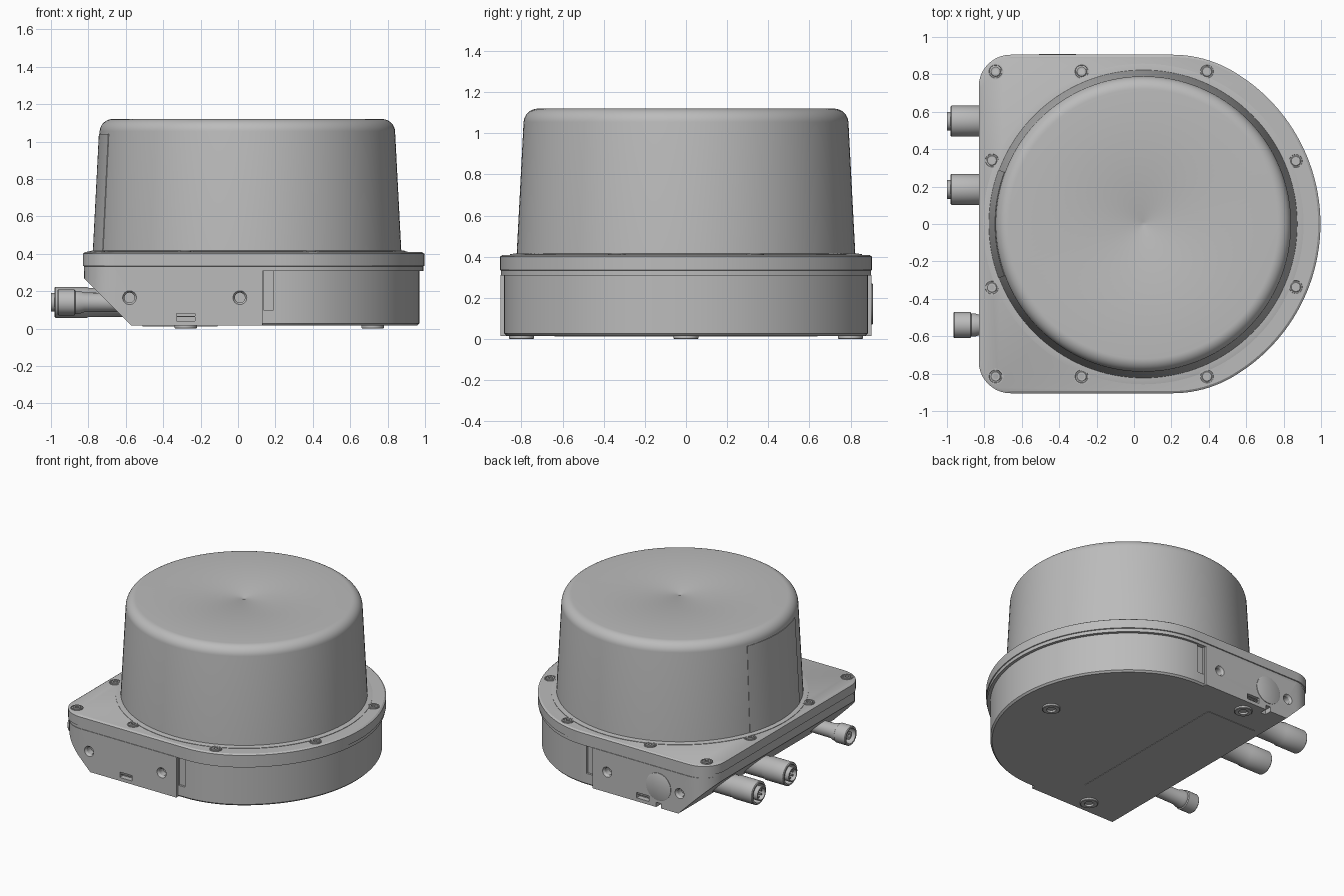
import bpy, bmesh, math
from mathutils import Matrix, Vector

cube = bpy.data.objects.get("Cube")
if cube:
    bpy.data.objects.remove(cube, do_unlink=True)

grey = bpy.data.materials.new("Light grey")
grey.use_nodes = True
grey.diffuse_color = (0.5, 0.5, 0.5, 1)
grey.node_tree.nodes["Principled BSDF"].inputs["Base Color"].default_value = grey.diffuse_color

CX = 0.05                                   # axis of the dome
TURN = {"up": Matrix(), "right": Matrix.Rotation(-math.pi / 2, 4, 'Y'),
        "front": Matrix.Rotation(math.pi / 2, 4, 'X'),
        "back": Matrix.Rotation(-math.pi / 2, 4, 'X'),
        "down": Matrix.Rotation(math.pi, 4, 'X')}


def finish(name, bm, smooth=True):
    bmesh.ops.remove_doubles(bm, verts=bm.verts, dist=1e-5)
    bmesh.ops.recalc_face_normals(bm, faces=bm.faces)
    mesh = bpy.data.meshes.new(name)
    bm.to_mesh(mesh)
    bm.free()
    obj = bpy.data.objects.new(name, mesh)
    bpy.context.collection.objects.link(obj)
    mesh.materials.append(grey)
    if smooth:
        shade(obj)
    return obj


def shade(obj):
    bpy.ops.object.select_all(action='DESELECT')
    obj.select_set(True)
    bpy.context.view_layer.objects.active = obj
    bpy.ops.object.shade_smooth_by_angle(angle=math.radians(30))


def skin(bm, rings, caps=True):
    """Bridge a list of closed point loops and cap both ends."""
    loops = [[bm.verts.new(p) for p in ring] for ring in rings]
    n = len(loops[0])
    for a, b in zip(loops, loops[1:]):
        for i in range(n):
            bm.faces.new((a[i], a[(i + 1) % n], b[(i + 1) % n], b[i]))
    if caps:
        bm.faces.new(loops[0])
        bm.faces.new(loops[-1])


def lathe(name, profile, loc, axis="up", n=32):
    """Revolve (radius, height) points about an axis."""
    bm = bmesh.new()
    rings = [[(r * math.cos(2 * math.pi * i / n), r * math.sin(2 * math.pi * i / n), z)
              for i in range(n)] for r, z in profile]
    skin(bm, rings)
    bm.transform(Matrix.Translation(loc) @ TURN[axis])
    return finish(name, bm)


def box(name, lo, hi):
    bm = bmesh.new()
    bmesh.ops.create_cube(bm, size=1)
    lo, hi = Vector(lo), Vector(hi)
    for v in bm.verts:
        v.co = (lo + hi) / 2 + v.co * (hi - lo)
    return finish(name, bm, False)


def arc(cx, cy, r, a, b, n):
    return [(cx + r * math.cos(math.radians(a + (b - a) * i / n)),
             cy + r * math.sin(math.radians(a + (b - a) * i / n))) for i in range(n + 1)]


def d_outline(r, half, left, corner):
    """Rounded D shape: big arc on one end, small corners on the other."""
    s, c = math.sin(math.radians(60)), 0.5
    blend = (half - r * s) / (1 - s)
    up = arc(CX, 0, r, 0, 60, 24) + arc(CX + (r - blend) * c, half - blend, blend, 60, 90, 10)[1:]
    up += arc(left + corner, half - corner, corner, 90, 180, 10)
    return up + [(x, -y) for x, y in reversed(up[1:])]


def pad_outline(half, left, right, corner):
    up = [(right, half)] + arc(left + corner, half - corner, corner, 90, 180, 10)
    return up + [(x, -y) for x, y in reversed(up)]


def prism(name, layers, outline):
    bm = bmesh.new()
    skin(bm, [[(x, y, z) for x, y in outline(inset)] for z, inset in layers])
    return finish(name, bm)


def boolean(obj, cutters, operation):
    bpy.context.view_layer.objects.active = obj
    for c in cutters:
        m = obj.modifiers.new("cut", 'BOOLEAN')
        m.operation, m.solver, m.object = operation, 'EXACT', c
        bpy.ops.object.modifier_apply(modifier=m.name)
        bpy.data.objects.remove(c, do_unlink=True)


# Base housing with flush side pads
base = prism("base_housing", [(0.015, 0.012), (0.027, 0), (0.31, 0)],
             lambda d: d_outline(0.92 - d, 0.885 - d, -0.82 + d, 0.16))
pads = prism("side_pads", [(0.015, 0), (0.312, 0)],
             lambda d: pad_outline(0.903, -0.823, 0.13, 0.17))
boolean(base, [pads], 'UNION')

# Sloped connector face, mounting holes, slots and grooves
bm = bmesh.new()
skin(bm, [[(-0.455, y, -0.1), (-0.9, y, 0.345), (-0.9, y, -0.1)] for y in (-1, 1)])
cuts = [finish("slope_cutter", bm, False)]
for side, axis in ((-1, "front"), (1, "back")):
    for x in (-0.58, 0.01):
        cuts.append(lathe("hole_cutter", [(0.027, -0.06), (0.027, -0.015), (0.037, 0), (0.037, 0.02)],
                          (x, side * 0.903, 0.165), axis))
    cuts.append(box("slot_cutter", (-0.33, side * 0.9 - 0.035, 0.04), (-0.23, side * 0.9 + 0.035, 0.08)))
    cuts.append(box("groove_cutter", (0.135, side * 0.9 - 0.03, 0.1), (0.19, side * 0.9 + 0.03, 0.32)))
cuts.append(box("notch_cutter", (-0.43, 0.85, 0), (-0.39, 0.95, 0.05)))
boolean(base, cuts, 'DIFFERENCE')
shade(base)
for side in (-1, 1):
    box("slot_bar", (-0.33, side * 0.885 - 0.01, 0.062), (-0.23, side * 0.885 + 0.01, 0.068))

# Round vent cover on the back pad
lathe("vent_cover", [(0.1, -0.01), (0.1, 0.004), (0.096, 0.006)], (-0.41, 0.903, 0.17), "back", 48)

# Lid flange with a shadow step along its lower edge
prism("lid_flange", [(0.309, 0.006), (0.333, 0.006), (0.335, 0), (0.4, 0), (0.408, 0.012)],
      lambda d: d_outline(0.947 - d, 0.905 - d, -0.83 + d, 0.17))
lathe("dome_collar", [(0.857, 0.4), (0.857, 0.411), (0.83, 0.416)], (CX, 0, 0), n=128)

# Tapered dome with a rounded shoulder and central dimple
shoulder = arc(0.72, 1.05, 0.07, 4, 90, 10)
lathe("dome", [(0.824, 0.4)] + shoulder + [(0.025, 1.12), (0.012, 1.115)], (CX, 0, 0), n=128)

# Thin curved panel on the connector side of the dome
bm = bmesh.new()
rows = []
for r, z in ((0.826, 0.416), (0.794, 1.04)):
    outer = arc(CX, 0, r, 159.5, 200.5, 20)
    inner = arc(CX, 0, r - 0.008, 200.5, 159.5, 20)
    rows.append([(x, y, z) for x, y in outer + inner])
skin(bm, rows)
finish("dome_panel", bm)

# Lid screws with hex sockets
for x, y in ((-0.74, 0.815), (-0.28, 0.815), (0.39, 0.815), (-0.76, 0.34), (0.865, 0.337)):
    for side in (-1, 1):
        lathe("screw_seat", [(0.042, -0.01), (0.042, 0.003), (0.035, 0.003), (0.033, -0.004)],
              (x, side * y, 0.41))
        lathe("screw_head", [(0.028, -0.01), (0.028, 0.003), (0.024, 0.006), (0.014, 0.006), (0.014, -0.004)],
              (x, side * y, 0.41), n=24)

# Feet and label plate underneath
for x, y in ((-0.28, 0.8), (-0.28, -0.8), (0.72, 0)):
    lathe("foot", [(0.06, -0.005), (0.06, 0.012), (0.056, 0.015), (0.032, 0.015), (0.028, 0.003)],
          (x, y, 0.015), "down")
box("label_plate", (-0.51, -0.64, 0.012), (-0.11, 0.64, 0.017))

# Two large sockets: shell, protruding core and contact pins
for y in (0.55, 0.185):
    lathe("socket_shell", [(0.078, 0), (0.078, 0.2), (0.083, 0.21), (0.083, 0.375), (0.079, 0.38),
                           (0.068, 0.38), (0.068, 0.3)], (-0.6, y, 0.14), "right", 40)
    lathe("socket_core", [(0.05, 0.25), (0.05, 0.4), (0.042, 0.4), (0.042, 0.32)], (-0.6, y, 0.14), "right")
    for i in range(5):
        a = 2 * math.pi * i / 5
        lathe("contact_pin", [(0.007, 0.3), (0.007, 0.385)],
              (-0.6, y + 0.025 * math.cos(a), 0.14 + 0.025 * math.sin(a)), "right", 10)

# Small coaxial connector with a stepped collar
lathe("coax_shell", [(0.05, 0), (0.052, 0.22), (0.062, 0.25), (0.062, 0.27), (0.069, 0.275), (0.069, 0.36),
                     (0.065, 0.365), (0.054, 0.365), (0.054, 0.29)], (-0.6, -0.54, 0.14), "right", 40)
lathe("coax_core", [(0.03, 0.25), (0.03, 0.35), (0.012, 0.35), (0.012, 0.31)], (-0.6, -0.54, 0.14), "right")
